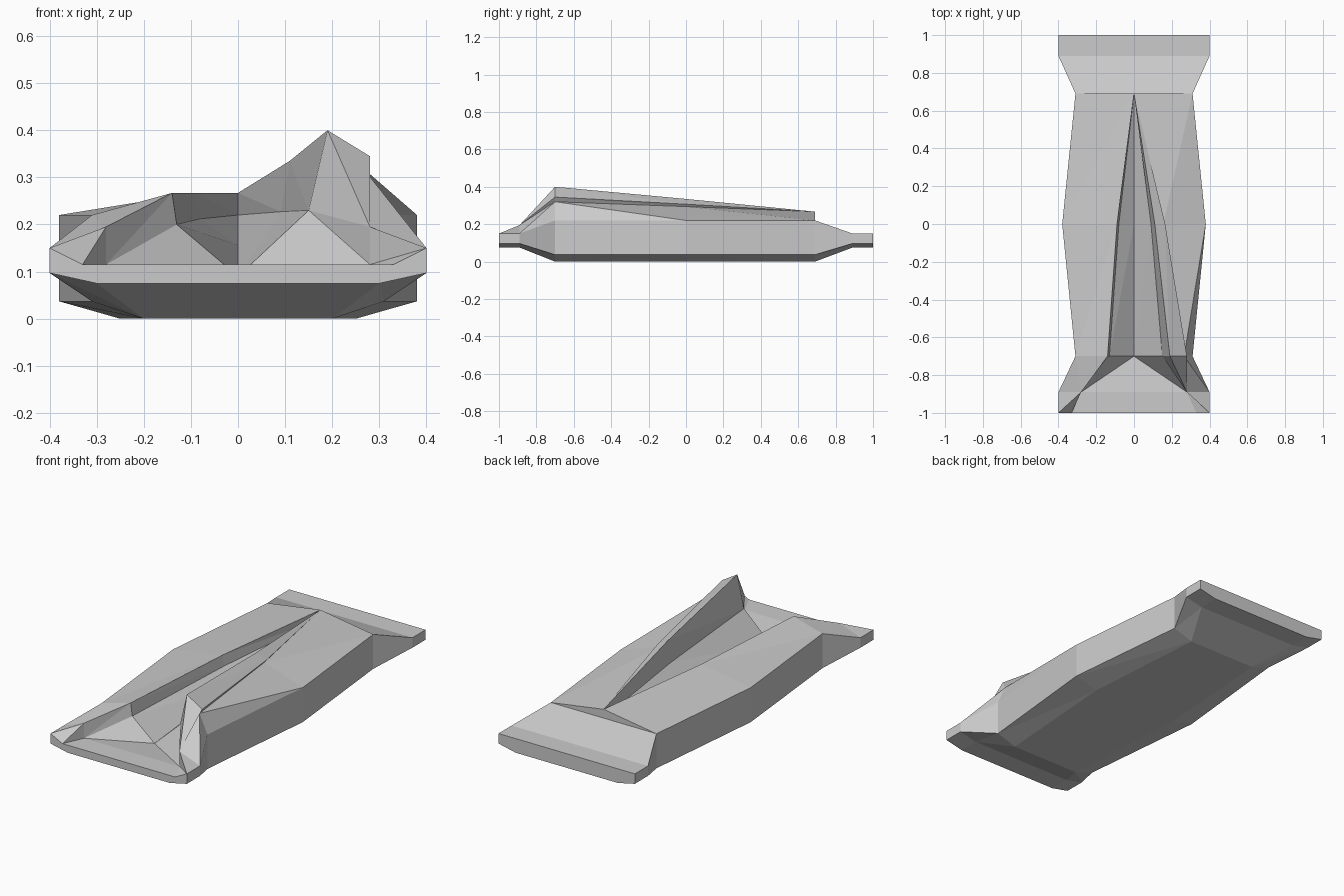
import bpy
import bmesh

default_cube = bpy.data.objects.get("Cube")
if default_cube:
    bpy.data.objects.remove(default_cube, do_unlink=True)


def make_material(name, value):
    material = bpy.data.materials.new(name)
    material.use_nodes = True
    colour = (value, value, value, 1)
    material.diffuse_color = colour
    material.node_tree.nodes["Principled BSDF"].inputs["Base Color"].default_value = colour
    return material


def section(y, keel, chine, rim, deck):
    """Closed cross-section: symmetrical hull points around seven deck points."""
    hull = [keel, chine, rim]
    left = [(-x, z) for x, z in hull]
    return [(x, y, z) for x, z in left + deck + hull[::-1]]


# Deck points run: left ridge, left shelf, groove, right shelf, spike, crest, tuck
nose_corner = (0.4, 0.15)
nose_deck = [(-0.4, 0.15), (-0.33, 0.115), (-0.33, 0.115), (0.33, 0.115)] + [nose_corner] * 3
lip = (0.28, 0.195)
floor_left, floor_right = (-0.28, 0.115), (0.28, 0.115)
lip_deck = [(-0.28, 0.195), floor_left, floor_left, floor_right, lip, lip, lip]
spike_deck = [(-0.14, 0.267), (-0.13, 0.2), (0, 0.09), (0.15, 0.23),
              (0.19, 0.4), (0.28, 0.345), (0.265, 0.32)]
middle_deck = [(-0.09, 0.267), (-0.08, 0.212), (0, 0.156), (0.09, 0.227),
               (0.11, 0.335), (0.165, 0.307), (0.155, 0.294)]
peak, base = (0, 0.267), (0, 0.22)
rear_deck = [peak, base, base, base, peak, peak, peak]

end_hull = ((0.3, 0.075), (0.4, 0.097), nose_corner)
waist_hull = ((0.2, 0), (0.31, 0.037), (0.31, 0.22))
wide_hull = ((0.25, 0), (0.38, 0.037), (0.38, 0.22))

sections = [
    section(-1, *end_hull, nose_deck),
    section(-0.89, *end_hull, lip_deck),
    section(-0.7, *waist_hull, spike_deck),
    section(0, *wide_hull, middle_deck),
    section(0.69, *waist_hull, rear_deck),
    section(0.69, *waist_hull, [base] * 7),
    section(0.89, *end_hull, [(0, 0.15)] * 7),
    section(1, *end_hull, [(0, 0.15)] * 7),
]

# Loft the sections, letting repeated points collapse into triangles
bm = bmesh.new()
verts = {}


def vert(point):
    if point not in verts:
        verts[point] = bm.verts.new(point)
    return verts[point]


def add_face(points):
    corners = list(dict.fromkeys(vert(p) for p in points))
    if len(corners) > 2 and not bm.faces.get(corners):
        bm.faces.new(corners)


for row, (front, back) in enumerate(zip(sections, sections[1:])):
    for i in range(len(front)):
        j = (i + 1) % len(front)
        a, b, c, d = front[i], front[j], back[j], back[i]
        if row < 2:
            add_face((a, b, d))
            add_face((b, c, d))
        else:
            add_face((a, b, c))
            add_face((a, c, d))

# Flat end caps
add_face(sections[0])
add_face(sections[-1])

bmesh.ops.recalc_face_normals(bm, faces=bm.faces[:])
mesh = bpy.data.meshes.new("grooved_hull")
bm.to_mesh(mesh)
bm.free()
mesh.materials.append(make_material("plain grey", 0.6))
hull_object = bpy.data.objects.new("grooved_hull", mesh)
bpy.context.collection.objects.link(hull_object)
